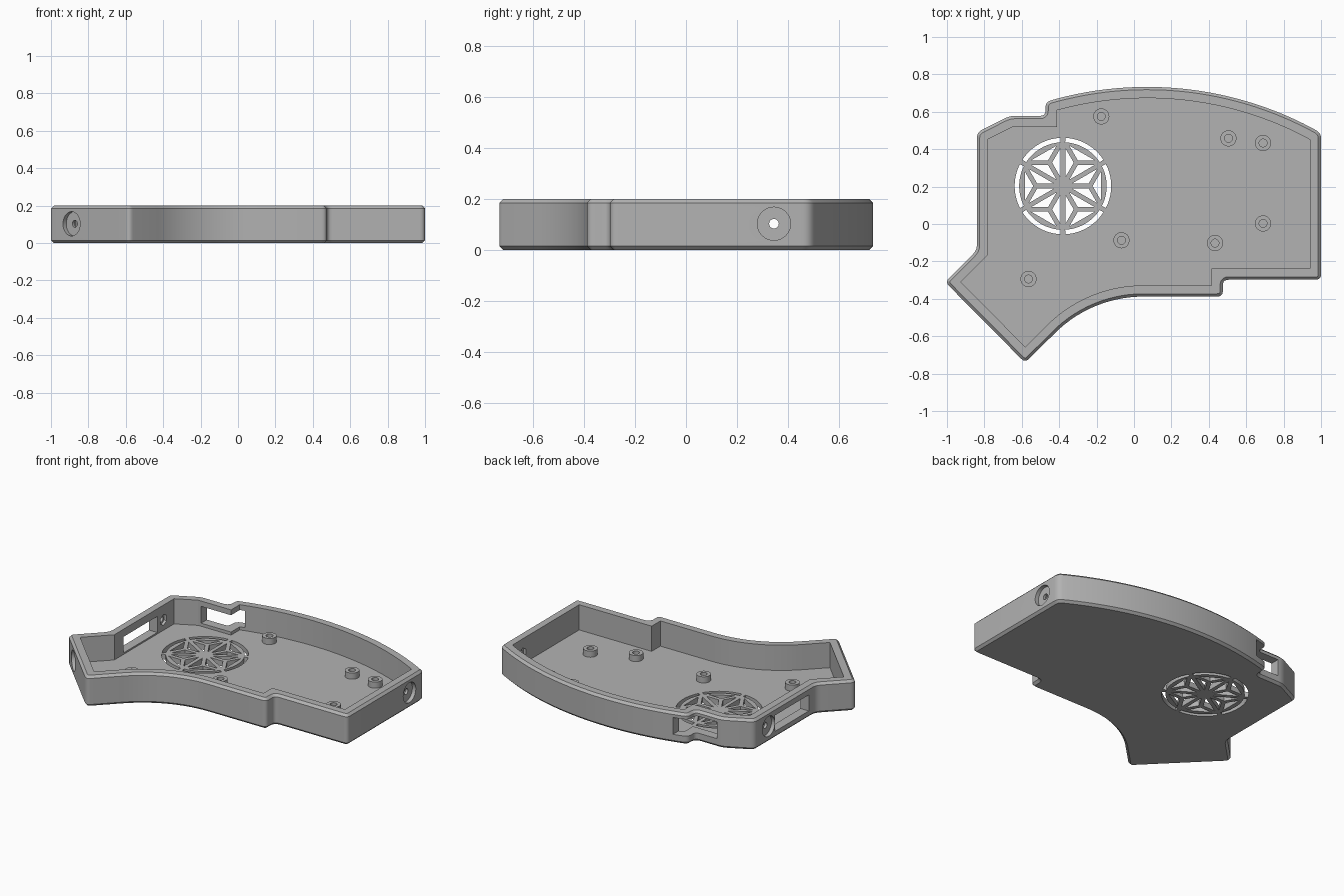
import bpy, bmesh, math
from math import sin, cos, pi, radians
from mathutils import Vector, Matrix

if "Cube" in bpy.data.objects:
    bpy.data.objects.remove(bpy.data.objects["Cube"], do_unlink=True)

HEIGHT, FLOOR, WALL, CHAMFER = 0.2, 0.035, 0.06, 0.015

grey = bpy.data.materials.new("matte grey plastic")
grey.use_nodes = True
grey.diffuse_color = (0.45, 0.45, 0.45, 1)
grey.node_tree.nodes["Principled BSDF"].inputs["Base Color"].default_value = (0.45, 0.45, 0.45, 1)


def arc(cx, cy, r, a0, a1, n):
    """Points on an arc, angles in degrees."""
    angles = [radians(a0 + (a1 - a0) * i / n) for i in range(n + 1)]
    return [Vector((cx + r * cos(a), cy + r * sin(a))) for a in angles]


def inset(pts, d):
    """Move a counter-clockwise outline inward with mitred corners."""
    out = []
    for i, p in enumerate(pts):
        a = (p - pts[i - 1]).normalized()
        b = (pts[(i + 1) % len(pts)] - p).normalized()
        na, nb = Vector((-a.y, a.x)), Vector((-b.y, b.x))
        out.append(p + (na + nb) * d / (1 + na.dot(nb)))
    return out


def round_corners(pts, r, n=5):
    """Fillet only the distinct corners of an outline."""
    out = []
    for i, p in enumerate(pts):
        a = (pts[i - 1] - p).normalized()
        b = (pts[(i + 1) % len(pts)] - p).normalized()
        if a.angle(-b) < radians(20):
            out.append(p)
            continue
        for k in range(n + 1):
            t = k / n
            out.append((p + a * r) * (1 - t) ** 2 + p * 2 * t * (1 - t) + (p + b * r) * t * t)
    return out


def add_loft(bm, rings):
    """Join equal-length (outline, z) rings and cap both ends."""
    loops = [[bm.verts.new((p.x, p.y, z)) for p in pts] for pts, z in rings]
    n = len(loops[0])
    for lo, hi in zip(loops, loops[1:]):
        for i in range(n):
            j = (i + 1) % n
            bm.faces.new((lo[i], lo[j], hi[j], hi[i]))
    bm.faces.new(loops[0][::-1])
    bm.faces.new(loops[-1])


def make(name, lofts, matrix=None):
    bm = bmesh.new()
    for rings in lofts:
        add_loft(bm, rings)
    bmesh.ops.recalc_face_normals(bm, faces=bm.faces)
    if matrix:
        bm.transform(matrix)
    me = bpy.data.meshes.new(name)
    bm.to_mesh(me)
    bm.free()
    me.materials.append(grey)
    ob = bpy.data.objects.new(name, me)
    bpy.context.collection.objects.link(ob)
    return ob


def activate(ob):
    bpy.ops.object.select_all(action='DESELECT')
    ob.select_set(True)
    bpy.context.view_layer.objects.active = ob


def cut(target, cutter):
    """Subtract the cutter and discard it."""
    cutter.hide_render = True
    mod = target.modifiers.new("cut", 'BOOLEAN')
    mod.operation, mod.solver, mod.object = 'DIFFERENCE', 'EXACT', cutter
    activate(target)
    bpy.ops.object.modifier_apply(modifier=mod.name)
    bpy.data.objects.remove(cutter, do_unlink=True)


def prism(pts, z0, z1):
    return [(pts, z0), (pts, z1)]


def box(x0, x1, y0, y1, z0, z1):
    return prism([Vector(p) for p in ((x0, y0), (x1, y0), (x1, y1), (x0, y1))], z0, z1)


def circle(r, n, x=0, y=0):
    return arc(x, y, r, 0, 360, n)[:-1]


# Case outline, counter-clockwise from the slanted tip
outline = [Vector((-1.01, -0.31)), Vector((-0.582, -0.742))]
outline += arc(0.05, -1.058, 0.67, 135, 90, 14)
outline += [Vector(p) for p in ((0.475, -0.388), (0.475, -0.298), (1, -0.298))]
half = math.degrees(math.asin(0.93 / 1.88))
left = math.degrees(math.asin(0.543 / 1.88))
outline += arc(0.07, -1.147, 1.88, 90 - half, 90 + left, 28)
outline += [Vector(p) for p in ((-0.473, 0.578), (-0.665, 0.578), (-0.84, 0.49), (-0.84, -0.14))]

# Shell with chamfered top and bottom edges, then the cavity
outer = round_corners(outline, 0.03)
chamfered = inset(outer, CHAMFER)
case = make("case_shell", [[(chamfered, 0), (outer, CHAMFER),
                            (outer, HEIGHT - CHAMFER), (chamfered, HEIGHT)]])
cut(case, make("cavity", [prism(inset(outline, WALL), FLOOR, HEIGHT + 0.1)]))

# Connector windows in the side wall and back wall
cut(case, make("side_window", [box(-0.9, -0.74, -0.07, 0.28, 0.045, 0.15)]))
cut(case, make("back_window", [box(-0.63, -0.38, 0.49, 0.8, 0.055, 0.165)]))

# Round wall recesses with a through hole and an inner hexagonal pocket
for x, y, angle in ((1, 0.345, 0), (-0.84, 0.345, 180), (-0.89, -0.431, 225)):
    place = (Matrix.Translation((x, y, 0.103)) @ Matrix.Rotation(radians(angle), 4, 'Z')
             @ Matrix.Rotation(pi / 2, 4, 'Y'))
    for r, n, z0, z1 in ((0.065, 40, -0.025, 0.05), (0.019, 20, -0.1, 0.05),
                         (0.036, 6, -0.09, -0.042)):
        cut(case, make("wall_hole", [prism(circle(r, n), z0, z1)], place))

# Floor vent: leaf-star lattice inside a slotted ring
vent = Vector((-0.38, 0.203))
cells = []
for k in range(6):
    a = 60 * k
    v0, v1 = (vent + Vector((cos(t), sin(t))) * 0.25 for t in (radians(a - 30), radians(a + 30)))
    mid = (vent + v0 + v1) / 3
    for tri in ((vent, v0, mid), (vent, mid, v1), (v0, v1, mid)):
        cells.append(prism(inset(list(tri), 0.0125), -0.1, 0.1))
    slot = arc(*vent, 0.258, a - 27, a + 27, 14) + arc(*vent, 0.234, a + 27, a - 27, 14)
    cells.append(prism(slot, -0.1, 0.1))
cut(case, make("vent_cutter", cells))

activate(case)
bpy.ops.object.shade_smooth_by_angle(angle=radians(25))

# Screw standoffs with blind holes
for i, (x, y) in enumerate(((-0.175, 0.575), (0.505, 0.458), (0.69, 0.433), (0.69, 0.003),
                            (0.433, -0.102), (-0.067, -0.087), (-0.564, -0.294))):
    wide, bore = circle(0.043, 32, x, y), circle(0.021, 32, x, y)
    post = make(f"standoff_{i + 1}", [[(wide, FLOOR - 0.01), (wide, 0.075),
                                       (bore, 0.075), (bore, FLOOR + 0.002)]])
    activate(post)
    bpy.ops.object.shade_smooth_by_angle(angle=radians(25))
